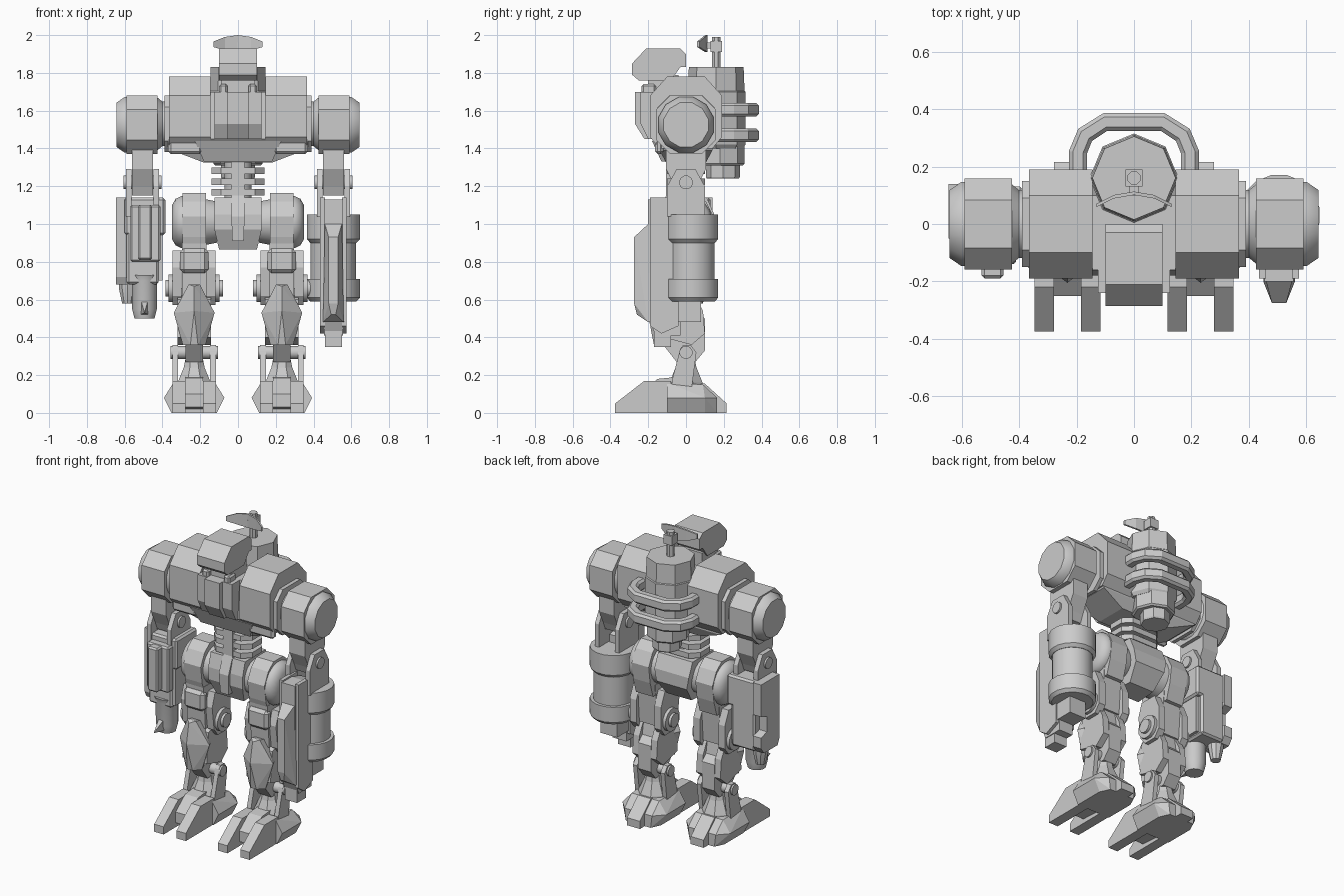
import bpy, bmesh, math
from mathutils import Vector

AX = {'x': lambda u, v, t: (t, u, v), 'y': lambda u, v, t: (u, t, v), 'z': lambda u, v, t: (u, v, t)}


def finish(name, bm, bevel=0, smooth=False):
    bmesh.ops.recalc_face_normals(bm, faces=bm.faces)
    me = bpy.data.meshes.new(name)
    bm.to_mesh(me)
    bm.free()
    ob = bpy.data.objects.new(name, me)
    bpy.context.collection.objects.link(ob)
    if bevel:
        m = ob.modifiers.new("Bevel", 'BEVEL')
        m.width, m.segments = bevel, 1
    if smooth:
        bpy.ops.object.select_all(action='DESELECT')
        bpy.context.view_layer.objects.active = ob
        ob.select_set(True)
        bpy.ops.object.shade_smooth_by_angle(angle=math.radians(35))
    return ob


def loft(name, rings, bevel=0, smooth=False):
    bm = bmesh.new()
    vs = [[bm.verts.new(p) for p in r] for r in rings]
    n = len(vs[0])
    for a, b in zip(vs, vs[1:]):
        for i in range(n):
            bm.faces.new((a[i], a[(i + 1) % n], b[(i + 1) % n], b[i]))
    bm.faces.new(vs[0])
    bm.faces.new(vs[-1])
    return finish(name, bm, bevel, smooth)


def prism(name, axis, pts, t0, t1, bevel=0):
    return loft(name, [[AX[axis](u, v, t) for u, v in pts] for t in (t0, t1)], bevel)


def box(name, x0, x1, y0, y1, z0, z1, bevel=0):
    return prism(name, 'z', [(x0, y0), (x1, y0), (x1, y1), (x0, y1)], z0, z1, bevel)


def lathe(name, axis, c, prof, n=16, smooth=True, turn=.5):
    """prof: (position along axis, radius); c: centre in the other two axes"""
    a = [2 * math.pi * (i + turn) / n for i in range(n)]
    return loft(name, [[AX[axis](c[0] + r * math.cos(k), c[1] + r * math.sin(k), t) for k in a]
                       for t, r in prof], 0, smooth)


def hull(name, pts, sym=None):
    """convex solid; sym mirrors the points about x = sym"""
    if sym is not None:
        pts = [(sym + s * x, y, z) for x, y, z in pts for s in (1, -1)]
    bm = bmesh.new()
    for p in pts:
        bm.verts.new(p)
    bmesh.ops.remove_doubles(bm, verts=bm.verts, dist=1e-5)
    bmesh.ops.convex_hull(bm, input=bm.verts)
    bmesh.ops.dissolve_limit(bm, angle_limit=.02, verts=bm.verts, edges=bm.edges)
    return finish(name, bm)


def pair(ob):
    """mirrored copy about x = 0"""
    new = ob.copy()
    new.data = ob.data.copy()
    for v in new.data.vertices:
        v.co.x *= -1
    new.data.flip_normals()
    bpy.context.collection.objects.link(new)


def octo(w, h, c, u=0, v=0):
    return [(u + a, v + b) for a, b in ((-w, -h + c), (-w + c, -h), (w - c, -h), (w, -h + c),
                                       (w, h - c), (w - c, h), (-w + c, h), (-w, h - c))]


# Torso
prism("torso_core", 'x', [(-.18, 1.45), (-.1, 1.36), (.1, 1.36), (.13, 1.45), (.1, 1.7), (-.16, 1.7)], -.15, .15)
hull("chest_underside", [(.37, -.14, 1.43), (.37, .14, 1.43), (.35, -.14, 1.39), (.35, .14, 1.39),
                         (.18, -.105, 1.325), (.18, .105, 1.325)], 0)
hull("chest_lower_plate", [(.23, -.18, 1.44), (.18, -.13, 1.33), (.23, -.1, 1.44), (.18, -.1, 1.33)], 0)
prism("chest_panel", 'x', [(-.24, 1.53), (-.2, 1.45), (-.15, 1.45), (-.15, 1.7), (-.24, 1.7)], -.125, .125)
prism("chest_center_panel", 'x', [(-.27, 1.53), (-.22, 1.45), (-.15, 1.45), (-.15, 1.7), (-.27, 1.7)], -.055, .055)
pair(prism("chest_block", 'x', [(-.19, 1.46), (-.14, 1.4), (.14, 1.4), (.19, 1.46), (.19, 1.68),
                                (.1, 1.78), (-.1, 1.78), (-.19, 1.68)], .145, .365))
pair(box("chest_flap", .19, .37, -.165, -.12, 1.37, 1.45, .015))
pair(prism("shoulder_flange", 'x', octo(.15, .15, .06, 0, 1.53), .365, .39))

# Neck and head
box("neck", -.09, .09, -.2, -.04, 1.66, 1.79)
pair(box("neck_strut", .055, .1, -.235, -.16, 1.66, 1.74, .01))
prism("head", 'x', [(-.285, 1.79), (-.25, 1.76), (-.08, 1.76), (-.03, 1.83), (0, 1.83), (0, 1.9), (-.03, 1.93),
                    (-.21, 1.93), (-.285, 1.85)], -.1, .1)

# Back tank with handles, post and dish
lathe("back_tank", 'z', (0, .16), [(1.4, .14), (1.42, .155), (1.7, .155), (1.705, .15), (1.83, .145)], 8, False, 0)
lathe("tank_collar", 'z', (0, .18), [(1.31, .12), (1.32, .13), (1.41, .13)], 8, False, 0)
lathe("tank_nozzle", 'z', (0, .195), [(1.24, .085), (1.25, .09), (1.34, .09)], 8, False, 0)
box("tank_mount", -.12, .12, .05, .15, 1.4, 1.7)
half = [(.195, .1), (.195, .25), (.17, .31), (.1, .355)]
path = half + [(-x, y) for x, y in reversed(half)]
for i, z in enumerate((1.47, 1.605)):
    rings = []
    for k, p in enumerate(path):
        a, b = path[max(k - 1, 0)], path[min(k + 1, len(path) - 1)]
        d = Vector((b[0] - a[0], b[1] - a[1])).normalized()
        rings.append([(p[0] - d.y * u, p[1] + d.x * u, z + v) for u, v in octo(.032, .036, .014)])
    loft("back_handle_%d" % (i + 1), rings)
lathe("dish_post", 'z', (0, .16), [(1.8, .025), (1.99, .025)], 8)
box("dish_post_head", -.03, .03, .13, .19, 1.91, 1.97)
rings = []
for x, y in [(-.13, .065), (-.07, .095), (0, .107), (.07, .095), (.13, .065)]:
    zt, zb = 2 - 2 * x * x, 1.91 + 1.6 * x * x
    rings.append([(x, y - .006, zt), (x, y + .006, zt), (x, y + .006, zb), (x, y - .006, zb)])
loft("dish", rings)
box("dish_arm", -.015, .015, .1, .15, 1.93, 1.96)

# Waist and pelvis
lathe("spine", 'z', (0, 0), [(1.05, .075), (1.36, .075)], 12)
for i in range(3):
    prism("spine_ring_%d" % (i + 1), 'z', octo(.14, .1, .05), 1.15 + .057 * i, 1.185 + .057 * i)
box("spine_rod", -.035, .035, -.105, -.06, 1.1, 1.36)
hull("pelvis", [(.125, -.105, 1.14), (.125, .11, 1.14), (.125, -.13, 1.05), (.125, .15, 1.05), (.125, -.13, .97),
                (.11, .15, .97), (.1, -.08, .865), (.09, .07, .865)], 0)
hull("pelvis_front_plate", [(.035, -.105, 1.15), (.035, -.15, 1.04), (.03, -.14, .91), (.035, -.08, 1.14), (.03, -.08, .91)], 0)

# Legs
L = .232
pair(lathe("hip_drum", 'x', (0, 1.01), [(.11, .11), (.16, .12), (.3, .14), (.33, .125), (.35, .09)], 20))
pair(prism("hip_plate", 'x', [(-.13, .93), (-.1, .83), (.1, .83), (.13, .93), (.145, 1.04), (.105, 1.12), (.05, 1.165),
                              (-.05, 1.165), (-.105, 1.12), (-.145, 1.04)], L - .062, L + .062))
pair(prism("thigh", 'x', [(-.1, .62), (.06, .62), (.08, .9), (-.12, .9)], L - .065, L + .065))
pair(box("thigh_front_guard", L - .075, L + .075, -.14, -.08, .74, .87, .02))
for o in (-1, 1):
    c = L + .09 * o
    pair(prism("thigh_side_plate", 'x', [(-.08, .62), (-.04, .57), (.05, .57), (.09, .62), (.09, .77), (.05, .86),
                                         (-.07, .86), (-.1, .77)], c - .024, c + .024))
    pair(lathe("knee_disc", 'x', (0, .66), [(L + .1 * o, .075), (L + .135 * o, .075), (L + .135 * o, .045), (L + .152 * o, .045)], 12))
    # Split calf plates
    c = L + .066 * o
    pair(prism("calf_plate", 'x', [(-.1, .6), (.03, .66), (.09, .54), (.1, .42), (.03, .36), (-.12, .4)], c - .022, c + .022))
    pair(prism("ankle_bracket", 'x', [(-.075, .17), (-.075, .13), (.03, .13), (.055, .32), (.025, .36), (-.015, .36), (-.03, .34)],
               L + .085 * o, L + .115 * o))
    pair(prism("toe", 'x', [(-.375, 0), (-.08, 0), (-.08, .17), (-.22, .17), (-.375, .05)], L + .047 * o, L + .115 * o))
pair(prism("shin", 'x', [(-.09, .66), (.04, .66), (.06, .54), (.1, .5), (.1, .33), (.05, .27), (-.05, .27), (-.12, .36)],
           L - .046, L + .046))
pair(hull("knee_guard", [(.03, -.15, .68), (.108, -.12, .53), (.06, -.13, .36), (0, -.205, .54), (0, -.18, .67), (.02, -.17, .36),
                         (.03, -.08, .66), (.09, -.08, .53), (.05, -.08, .38)], L))
pair(lathe("ankle_pin", 'x', (0, .32), [(L - .126, .035), (L + .126, .035)], 12))
pair(lathe("ankle_dome", 'z', (L, 0), [(.13, .1), (.16, .095), (.24, .06), (.31, .045)], 8, False))

# Feet
pair(hull("foot", [(.12, -.1, 0), (.16, -.1, .08), (.11, -.1, .16), (.12, .1, 0), (.16, .1, .08), (.1, .09, .15),
                   (.09, .165, 0), (.1, .165, .08)], L))
pair(prism("heel", 'x', [(.05, 0), (.215, 0), (.215, .05), (.1, .155), (.05, .155)], L - .047, L + .047))
pair(prism("foot_bridge", 'x', [(-.25, .03), (-.1, .02), (-.05, .19), (-.15, .18), (-.25, .1)], L - .047, L + .047))

# Shoulders and upper arms
A = .505
pair(lathe("shoulder_joint", 'x', (0, 1.53), [(.36, .12), (.4, .12), (.43, .145)], 16))
pair(prism("shoulder_block", 'x', octo(.158, .155, .075, 0, 1.525), .425, .59))
pair(lathe("shoulder_cap", 'x', (0, 1.525), [(.58, .152), (.6, .152), (.643, .122)], 12))
pair(prism("upper_arm", 'x', [(-.06, 1.2), (-.04, 1.15), (.04, 1.15), (.06, 1.2), (.105, 1.29), (.105, 1.4), (-.105, 1.4),
                              (-.105, 1.29)], A - .055, A + .055))
for o in (-1, 1):
    pair(prism("elbow_fork", 'x', [(-.1, 1.04), (.1, 1.04), (.1, 1.2), (.05, 1.29), (-.05, 1.29), (-.1, 1.2)],
               A + .058 * o, A + .088 * o))
pair(lathe("elbow_pin", 'x', (0, 1.22), [(A - .1, .037), (A + .1, .037)], 12))

# Right arm: cannon with vertical drum and front fin
lathe("cannon_drum", 'z', (A, .03), [(.62, .122), (1.03, .122)], 20)
for i, (a, b) in enumerate(((.59, .71), (.9, 1.05))):
    lathe("drum_collar_%d" % (i + 1), 'z', (A, .03), [(a, .125), (a + .02, .143), (b, .143)], 16)
prism("cannon_body", 'x', [(-.2, 1.13), (-.2, .5), (-.16, .41), (-.03, .41), (-.03, .52), (.07, .52), (.07, .62),
                           (0, .65), (0, 1.1), (-.1, 1.13)], A - .05, A + .05)
for o in (-1, 1):
    prism("cannon_side_plate", 'x', [(-.19, 1.14), (-.19, .46), (-.13, .42), (-.04, .46), (-.04, 1.14)],
          A + .045 * o, A + .07 * o)
hull("cannon_fin", [(.025, -.275, .93), (.025, -.275, .58), (.012, -.26, .52), (.045, -.2, 1.0), (.055, -.2, .48),
                    (.045, -.15, 1.0), (.055, -.15, .48)], A)
box("cannon_muzzle", A - .045, A + .045, -.17, -.08, .35, .44)
box("cannon_rear_tip", A - .06, A + .06, -.05, .08, .48, .6)

# Left arm: boxed blaster with two barrels
box("blaster_box", -.59, -.42, -.09, .13, .68, 1.1, .012)
box("blaster_top_guard", -.6, -.385, -.09, .13, .94, 1.14, .012)
prism("blaster_outer_plate", 'x', [(-.05, .72), (-.03, .68), (.11, .68), (.14, .72), (.14, .79), (.08, .81), (.08, .91),
                                   (.14, .93), (.14, 1.14), (-.05, 1.14), (-.05, .9)], -.645, -.585)
box("blaster_front_rail", -.57, -.41, -.14, -.08, .8, 1.1, .01)
box("blaster_front_cover", -.53, -.455, -.19, -.13, .81, 1.1, .01)
box("blaster_inner_rail", -.43, -.4, -.08, .1, .7, .95)
lathe("main_barrel", 'z', (-.495, -.03), [(.5, .055), (.55, .068), (.7, .07), (.73, .08)], 12)
lathe("small_barrel", 'z', (-.585, .06), [(.58, .03), (.66, .048), (.7, .048)], 10)
hull("barrel_spike", [(0, -.17, .53), (.02, -.08, .6), (.02, -.08, .52)], -.495)
